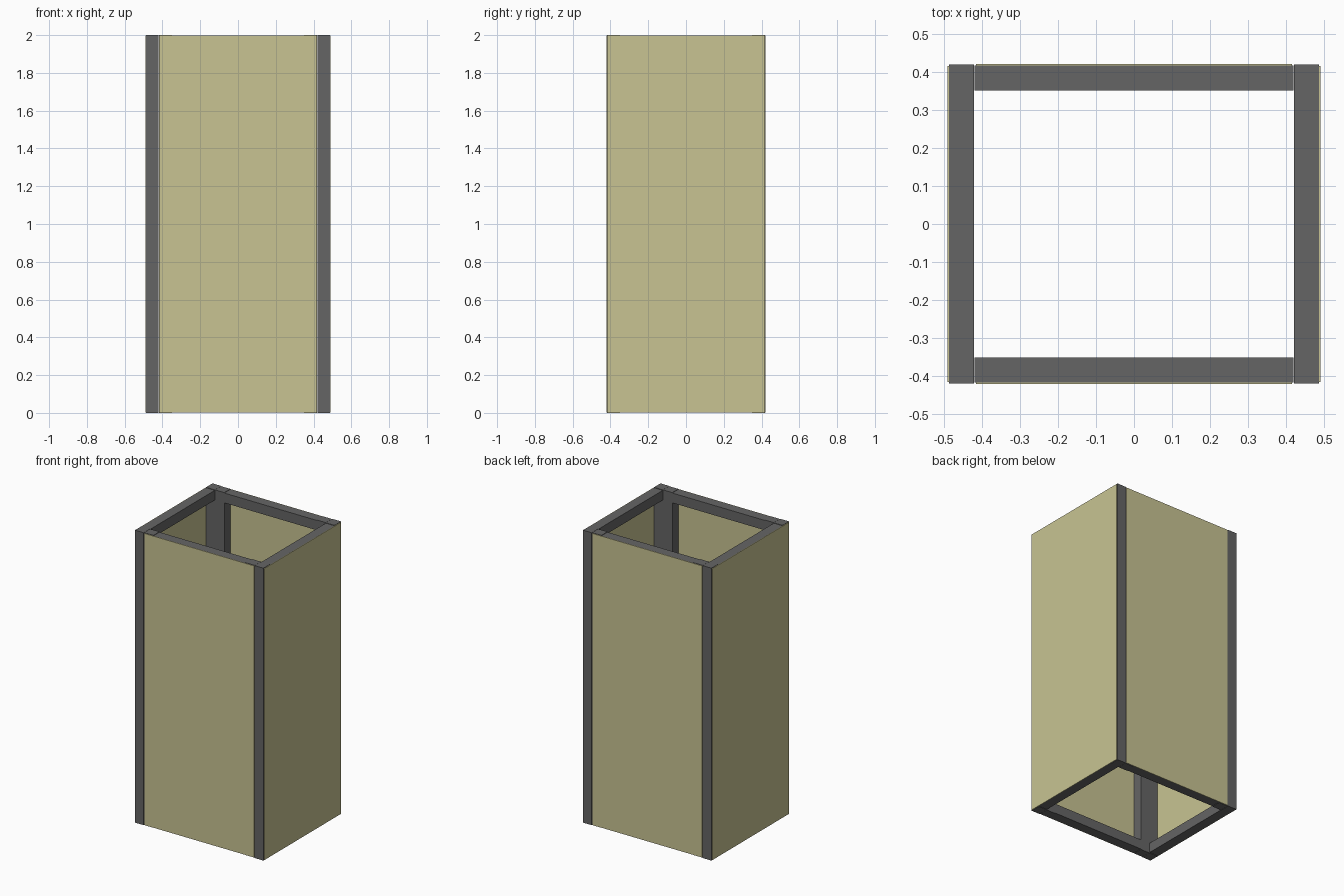
import bpy, math
from mathutils import Matrix, Vector

if "Cube" in bpy.data.objects:
    bpy.data.objects.remove(bpy.data.objects["Cube"])

W, H, D, B = 0.838, 2.0, 0.066, 0.07   # panel width, height, frame depth, bar width
SKIN = 0.004

def material(name, color):
    m = bpy.data.materials.new(name)
    m.diffuse_color = color
    m.use_nodes = True
    m.node_tree.nodes["Principled BSDF"].inputs["Base Color"].default_value = m.diffuse_color
    return m

frame_mat = material("dark_frame", (0.13, 0.13, 0.13, 1))
skin_mat = material("cream_skin", (0.58, 0.55, 0.29, 1))

def box(name, lo, hi, mat, place):
    lo, hi = Vector(lo), Vector(hi)
    bpy.ops.mesh.primitive_cube_add(size=1)
    o = bpy.context.object
    o.name = name
    o.data.transform(place @ Matrix.Translation((lo + hi) / 2)
                     @ Matrix.Diagonal((*(hi - lo), 1)))
    o.data.materials.append(mat)

def panel(name, angle, dist):
    # Local panel: outer face on y = -dist, facing -y, then turned into place
    p = Matrix.Rotation(math.radians(angle), 4, 'Z')
    y0, y1 = -dist + SKIN, -dist + SKIN + D
    h = W / 2
    # Upright stiles
    for side, a, b in (("left", -h, -h + B), ("right", h - B, h)):
        box(f"{name}_{side}_stile", (a, y0, 0), (b, y1, H), frame_mat, p)
    # Rails fitted between the stiles
    for end, a, b in (("bottom", 0.003, B), ("top", H - B, H - 0.003)):
        box(f"{name}_{end}_rail", (-h + B, y0, a), (h - B, y1, b), frame_mat, p)
    # Thin covering sheet on the outside
    box(f"{name}_skin", (-h + 0.004, -dist, 0.003), (h - 0.004, y0, H - 0.003), skin_mat, p)

for name, angle, dist in (("front", 0, 0.42), ("right", 90, 0.49),
                          ("back", 180, 0.42), ("left", 270, 0.49)):
    panel(name, angle, dist)
